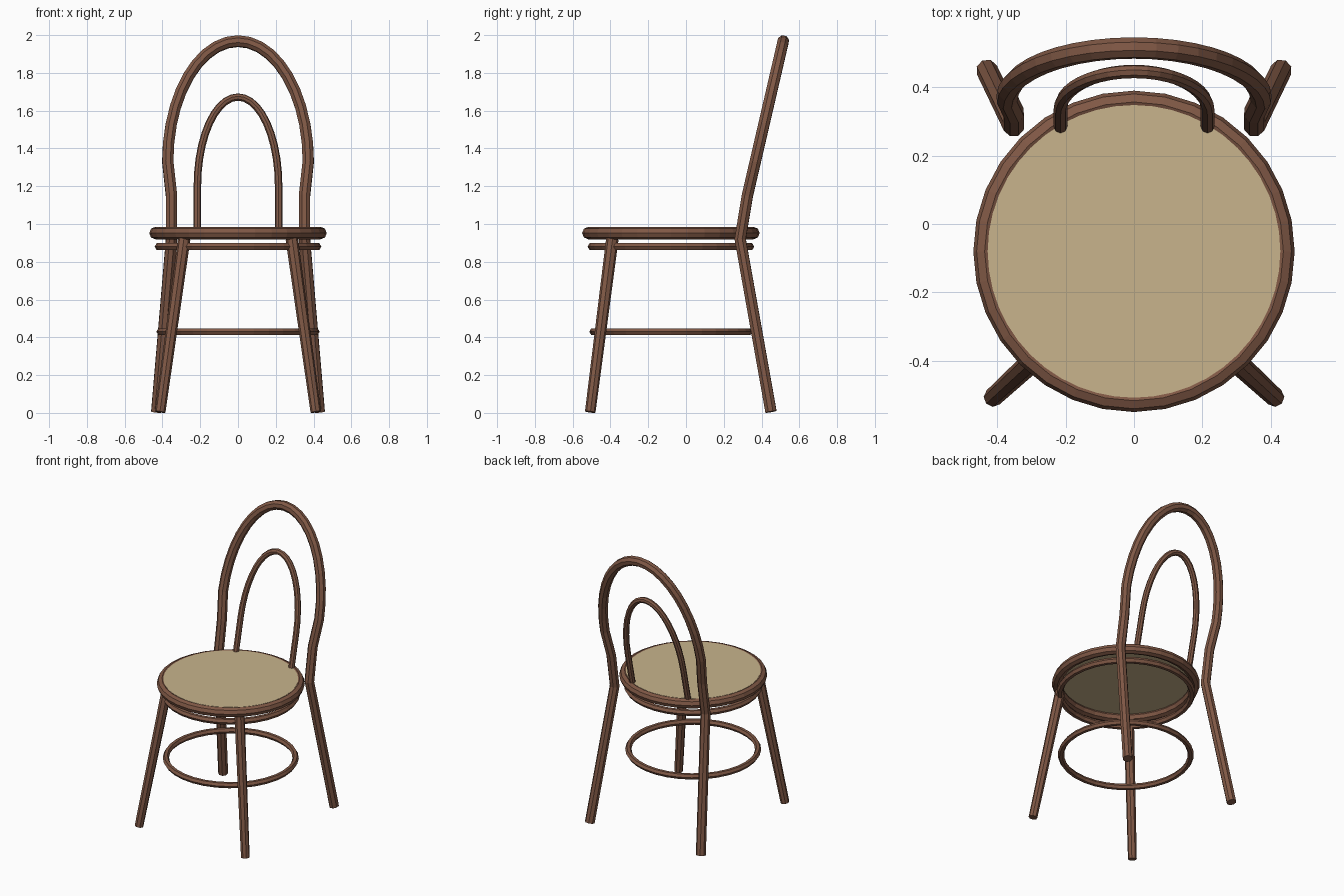
import bpy, math

if "Cube" in bpy.data.objects:
    bpy.data.objects.remove(bpy.data.objects["Cube"])

SEAT_Y = -0.08


def material(name, rgb):
    m = bpy.data.materials.new(name)
    m.diffuse_color = (*rgb, 1)
    m.use_nodes = True
    m.node_tree.nodes["Principled BSDF"].inputs["Base Color"].default_value = m.diffuse_color
    return m


wood = material("brown wood", (0.216, 0.098, 0.060))
cane = material("tan cane", (0.578, 0.456, 0.262))


def tube(name, points, radius, taper=1.0, bevel=2):
    """Capped round rod swept along a list of points."""
    cu = bpy.data.curves.new(name, 'CURVE')
    cu.dimensions = '3D'
    cu.bevel_depth = radius
    cu.bevel_resolution = bevel
    cu.use_fill_caps = True
    sp = cu.splines.new('POLY')
    sp.points.add(len(points) - 1)
    for i, (p, co) in enumerate(zip(sp.points, points)):
        p.co = (*co, 1)
        p.radius = 1 + (taper - 1) * i / (len(points) - 1)
    sp.use_smooth = False
    ob = bpy.data.objects.new(name, cu)
    bpy.context.collection.objects.link(ob)
    cu.materials.append(wood)
    bpy.ops.object.select_all(action='DESELECT')
    ob.select_set(True)
    bpy.context.view_layer.objects.active = ob
    bpy.ops.object.convert(target='MESH')
    return bpy.context.object


def ring(name, z, major, minor, sides):
    bpy.ops.mesh.primitive_torus_add(location=(0, SEAT_Y, z), major_radius=major,
                                     minor_radius=minor, major_segments=32,
                                     minor_segments=sides)
    ob = bpy.context.object
    ob.name = name
    ob.data.materials.append(wood)


def back_y(z):
    """Lean of the backrest plane."""
    return 0.325 + 0.232 * (z - 1.15)


def arch(half_width, z0, height, steps):
    """Half ellipse from right to left lying in the leaning back plane."""
    pts = []
    for i in range(steps + 1):
        a = math.pi * i / steps
        z = z0 + height * math.sin(a)
        pts.append((half_width * math.cos(a), back_y(z), z))
    return pts


def mirrored(points):
    return [(-x, y, z) for x, y, z in reversed(points)]


# Seat: rim, woven panel and the hoop beneath
ring("seat_rim", 0.952, 0.437, 0.033, 8)
ring("under_seat_hoop", 0.88, 0.42, 0.021, 6)
bpy.ops.mesh.primitive_cylinder_add(vertices=48, radius=0.428, depth=0.02,
                                    location=(0, SEAT_Y, 0.973))
panel = bpy.context.object
panel.name = "seat_panel"
panel.data.materials.append(cane)

# Stretcher hoop between the legs
ring("stretcher_hoop", 0.43, 0.412, 0.02, 6)

# Front legs, slightly tapered
for side, label in ((-1, "left"), (1, "right")):
    tube("front_leg_" + label,
         [(side * 0.285, -0.39, 0.92), (side * 0.412, -0.507, 0.005)], 0.033, 0.85)

# Back legs and outer arch bent from one rod
leg = [(0.43, 0.45, 0.006), (0.352, 0.287, 0.92), (0.352, 0.325, 1.15)]
tube("back_legs_and_arch", leg + arch(0.372, 1.33, 0.638, 20) + mirrored(leg), 0.032)

# Inner arch
foot = [(0.215, back_y(0.96), 0.96)]
tube("inner_arch", foot + arch(0.215, 1.2, 0.472, 20) + mirrored(foot), 0.02)
